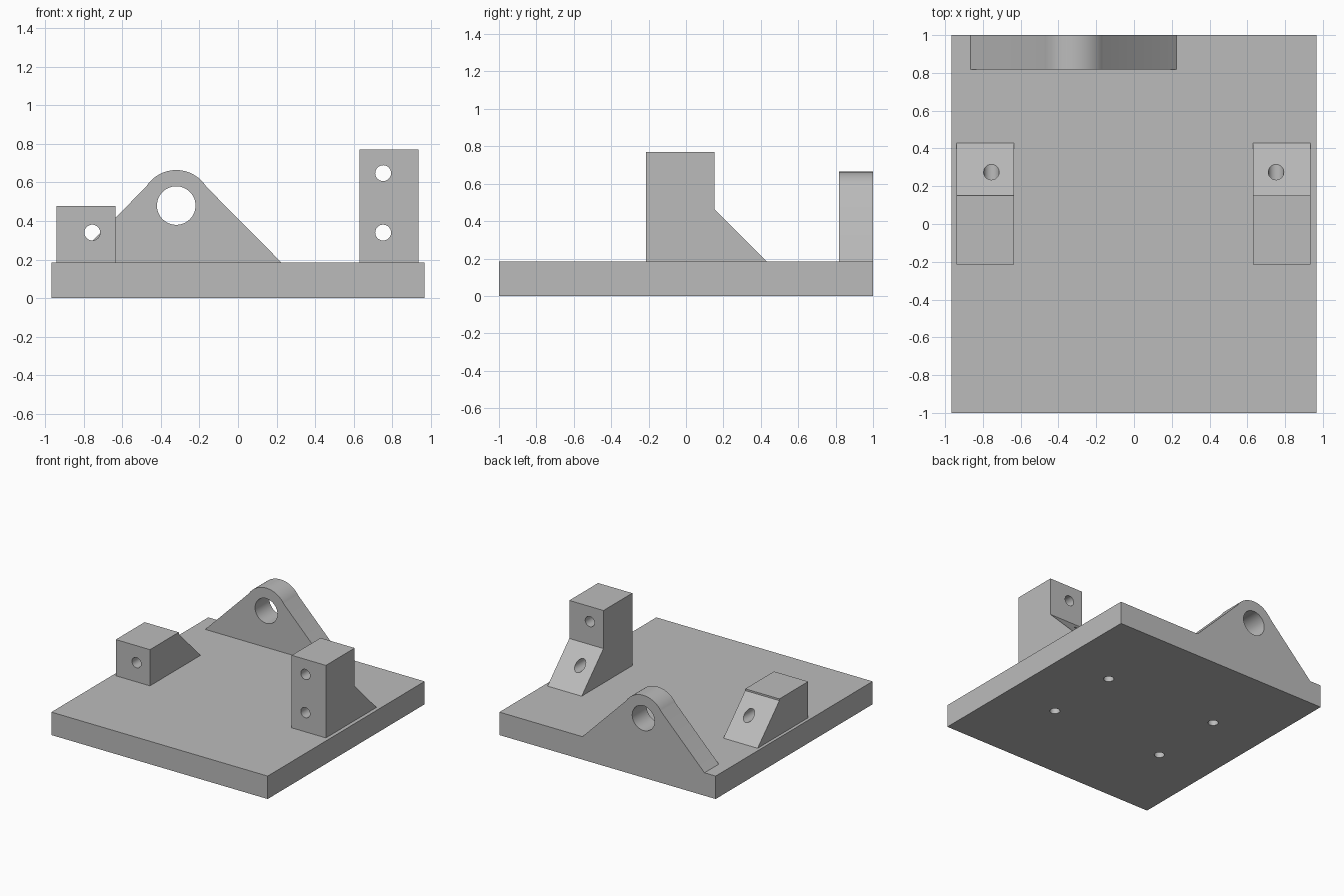
import bpy
import bmesh
import math
from mathutils import Matrix, Vector

if "Cube" in bpy.data.objects:
    bpy.data.objects.remove(bpy.data.objects["Cube"], do_unlink=True)

# Single neutral material
grey = bpy.data.materials.new("plain grey")
grey.use_nodes = True
grey.diffuse_color = (0.5, 0.5, 0.5, 1)
grey.node_tree.nodes["Principled BSDF"].inputs["Base Color"].default_value = (0.5, 0.5, 0.5, 1)

PLATE_TOP = 0.185
HALF_WIDTH = 0.965


def make_object(name, bm):
    bmesh.ops.recalc_face_normals(bm, faces=bm.faces)
    mesh = bpy.data.meshes.new(name)
    bm.to_mesh(mesh)
    bm.free()
    mesh.materials.append(grey)
    obj = bpy.data.objects.new(name, mesh)
    bpy.context.collection.objects.link(obj)
    return obj


def extrude_profile(name, points, direction):
    """Closed 3D outline pushed along a direction."""
    bm = bmesh.new()
    face = bm.faces.new([bm.verts.new(p) for p in points])
    result = bmesh.ops.extrude_face_region(bm, geom=[face], use_keep_orig=True)
    moved = [v for v in result["geom"] if isinstance(v, bmesh.types.BMVert)]
    bmesh.ops.translate(bm, verts=moved, vec=Vector(direction))
    return make_object(name, bm)


def drill(obj, centre, radius, length, axis):
    """Cut a round hole, centred on a point, along Y or Z."""
    bm = bmesh.new()
    turn = Matrix.Rotation(math.pi / 2, 4, "X") if axis == "Y" else Matrix()
    bmesh.ops.create_cone(bm, cap_ends=True, segments=48, radius1=radius,
                          radius2=radius, depth=length,
                          matrix=Matrix.Translation(centre) @ turn)
    cutter = make_object("hole_cutter", bm)
    cutter.hide_render = True
    mod = obj.modifiers.new("hole", "BOOLEAN")
    mod.operation = "DIFFERENCE"
    mod.solver = "EXACT"
    mod.object = cutter
    bpy.context.view_layer.objects.active = obj
    bpy.ops.object.modifier_apply(modifier=mod.name)
    bpy.data.objects.remove(cutter, do_unlink=True)


def smooth(obj):
    bpy.ops.object.select_all(action="DESELECT")
    obj.select_set(True)
    bpy.context.view_layer.objects.active = obj
    bpy.ops.object.shade_smooth_by_angle(angle=math.radians(12))


# Base plate with four blind mounting holes underneath
w = HALF_WIDTH
plate = extrude_profile("base_plate", [(-w, -1, 0), (w, -1, 0), (w, 1, 0), (-w, 1, 0)],
                        (0, 0, PLATE_TOP))
for sx in (-1, 1):
    for sy in (-1, 1):
        drill(plate, (sx * 0.505, sy * 0.31, 0), 0.038, 0.24, "Z")
smooth(plate)


# Posts with a sloped rear foot and through holes
def make_post(name, x0, x1, top, hole_x, hole_heights):
    outline = [(-0.215, PLATE_TOP), (0.43, PLATE_TOP), (0.152, 0.463),
               (0.152, top), (-0.215, top)]
    post = extrude_profile(name, [(x0, y, z) for y, z in outline], (x1 - x0, 0, 0))
    for z in hole_heights:
        drill(post, (hole_x, 0.1, z), 0.041, 1.0, "Y")
    smooth(post)


make_post("right_short_post", -0.94, -0.635, 0.477, -0.755, [0.34])
make_post("left_tall_post", 0.63, 0.935, 0.77, 0.752, [0.34, 0.648])

# Rear bracket: triangular web with a rounded crown and a large bore
cx, cz, crown = -0.32, 0.48, 0.184
outline = [(cx - 0.545, PLATE_TOP), (cx + 0.545, PLATE_TOP)]
steps = 32
for i in range(steps + 1):
    a = math.radians(32 + 116 * i / steps)
    outline.append((cx + crown * math.cos(a), cz + crown * math.sin(a)))
bracket = extrude_profile("rear_bracket", [(x, 0.817, z) for x, z in outline],
                          (0, 0.183, 0))
drill(bracket, (cx, 0.9, cz), 0.1, 0.6, "Y")
smooth(bracket)
